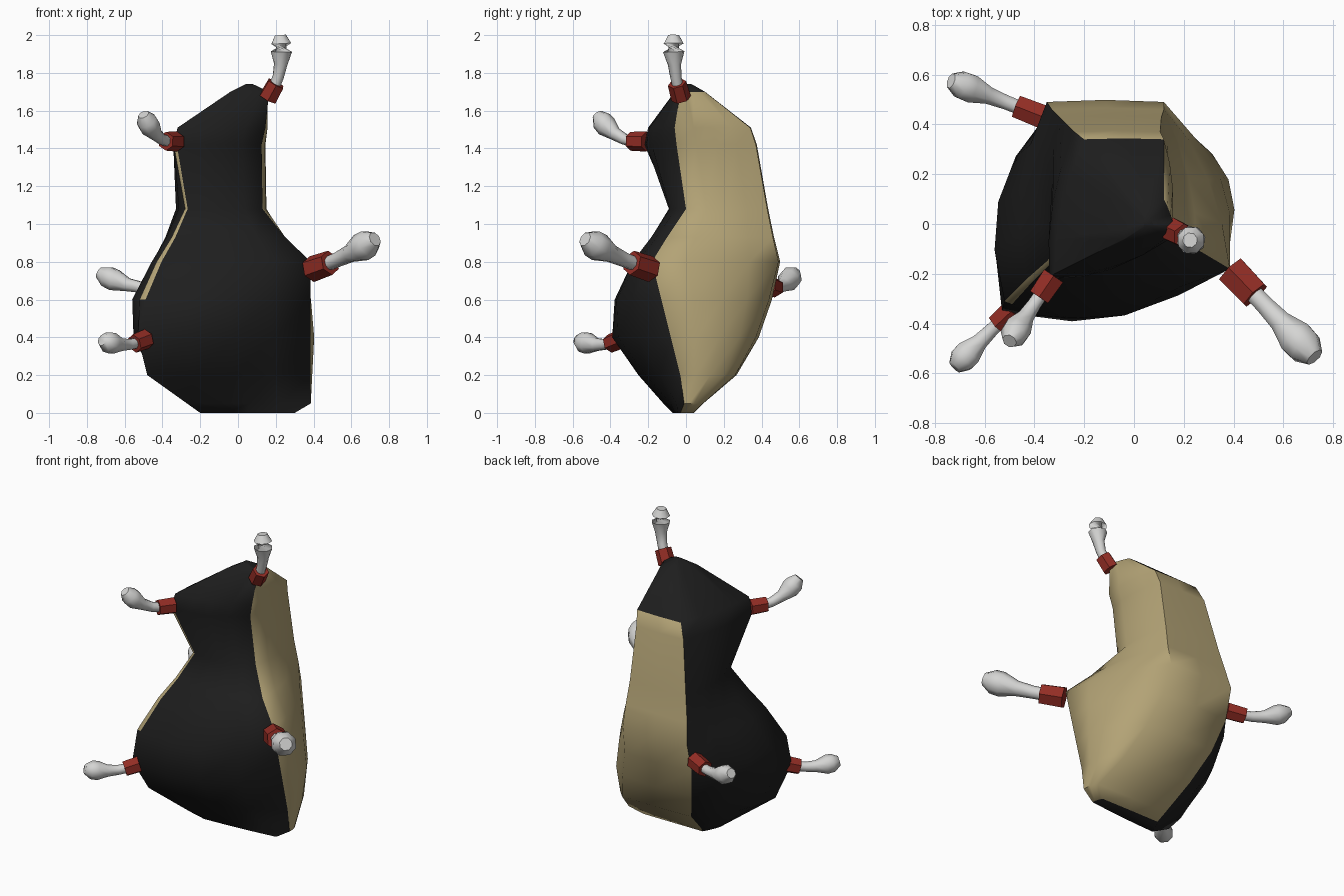
import bpy, bmesh, math
from mathutils import Vector

if "Cube" in bpy.data.objects:
    bpy.data.objects.remove(bpy.data.objects["Cube"])


def material(name, rgb):
    m = bpy.data.materials.new(name)
    m.diffuse_color = (*rgb, 1)
    m.use_nodes = True
    m.node_tree.nodes["Principled BSDF"].inputs["Base Color"].default_value = m.diffuse_color
    return m


BLACK = material("black", (0.013, 0.013, 0.013))
TAN = material("tan", (0.45, 0.365, 0.18))
RED = material("dark red", (0.29, 0.026, 0.018))
GREY = material("light grey", (0.66, 0.66, 0.65))


def loft(name, rings, mats, rule=None, angle=50):
    """Skin a stack of equal closed rings; rule(row, column) picks the material."""
    bm = bmesh.new()
    rows = [[bm.verts.new(p) for p in r] for r in rings]
    n = len(rows[0])
    for i in range(len(rows) - 1):
        for j in range(n):
            k = (j + 1) % n
            f = bm.faces.new((rows[i][j], rows[i][k], rows[i + 1][k], rows[i + 1][j]))
            f.material_index = rule(i, j) if rule else 0
    bm.faces.new(rows[0][::-1])
    bm.faces.new(rows[-1])
    me = bpy.data.meshes.new(name)
    bm.to_mesh(me)
    bm.free()
    for m in mats:
        me.materials.append(m)
    ob = bpy.data.objects.new(name, me)
    bpy.context.collection.objects.link(ob)
    bpy.ops.object.select_all(action='DESELECT')
    ob.select_set(True)
    bpy.context.view_layer.objects.active = ob
    bpy.ops.object.shade_smooth_by_angle(angle=math.radians(angle))


def tube(name, pts, radii, mat, sides, angle):
    """Tube of varying radius along a path."""
    rings = []
    for i, (p, r) in enumerate(zip(pts, radii)):
        d = pts[min(i + 1, len(pts) - 1)] - pts[max(i - 1, 0)]
        q = d.to_track_quat('Z', 'Y')
        rings.append([p + q @ Vector((r * math.cos(a), r * math.sin(a), 0))
                      for a in (2 * math.pi * (j + 0.5) / sides for j in range(sides))])
    loft(name, rings, [mat], angle=angle)


# Body sections: z, front-left corner x y, front-right corner x y, back-left x, back y
SECTIONS = [
    (0, -.2, -.07, .3, -.03, -.15, .04),
    (.05, -.27, -.12, .385, -.01, -.17, .09),
    (.2, -.48, -.25, .385, -.03, -.22, .26),
    (.4, -.53, -.35, .385, -.08, -.3, .37),
    (.6, -.52, -.31, .385, -.13, -.35, .44),
    (.8, -.43, -.22, .385, -.18, -.35, .49),
    (.93, -.35, -.15, .25, -.1, -.33, .46),
    (1.08, -.28, -.07, .13, 0, -.3, .43),
    (1.42, -.34, -.22, .125, -.05, -.24, .37),
    (1.51, -.32, -.2, .145, -.06, -.2, .34),
    (1.7, -.04, -.06, .165, -.03, 0, .1),
    (1.74, .04, -.01, .08, -.01, .04, .03),
]
# Each side: bulge factor and column positions (first front column is a thin seam)
SIDES = [(1, (0, .03, .27, .5, .75)), (.6, (0, .25, .5, .75)),
         (.1, (0, .5)), (.75, (0, .25, .5, .75))]


def body_ring(z, flx, fly, frx, fry, blx, by):
    brx = min(.12 + .26 * max(0, 1 - z / .7) ** 1.3, frx - .02)
    bulge = .05 + .115 * math.exp(-((z - .5) / .27) ** 2)
    bulge *= min(1, .1 + z / .25, (1.75 - z) / .3)
    corners = [Vector((x, y, z)) for x, y in ((flx, fly), (frx, fry), (brx, by), (blx, by))]
    ring = []
    for s, (factor, steps) in enumerate(SIDES):
        p, q = corners[s], corners[(s + 1) % 4]
        d = (q - p).normalized()
        out = Vector((d.y, -d.x, 0))
        ring += [p.lerp(q, t) + out * (4 * t * (1 - t) * bulge * factor) for t in steps]
    return ring


def body_colour(i, j):
    mid = (SECTIONS[i][0] + SECTIONS[i + 1][0]) / 2
    if j == 0:                      # seam at the front left edge
        return int(.65 < mid < 1.4)
    if 5 <= j < 9:                  # right side
        return int(mid < 1.7)
    if 9 <= j < 11:                 # back, below the black cap
        return int(mid < 1.5)
    return 0


loft("body", [body_ring(*s) for s in SECTIONS], [BLACK, TAN], body_colour, 55)

# Limbs: root, bend, tip, size; a red cuff and a club-ended bone along one curve
LIMBS = {
    "top_right": ((.145, -.02, 1.65), (.25, -.07, 1.77), (.225, -.065, 2), 1),
    "top_left": ((-.31, -.19, 1.44), (-.42, -.35, 1.4), (-.5, -.47, 1.58), 1),
    "right": ((.37, -.165, .755), (.54, -.34, .8), (.725, -.535, .92), 1.32),
    "lower_left": ((-.47, -.33, .4), (-.58, -.43, .33), (-.72, -.575, .385), 1),
    "back_left": ((-.34, .42, .685), (-.53, .495, .62), (-.735, .575, .745), 1.04),
}
STEPS = (.25, .45, .63, .8, .9, 1)
RADII = (.029, .03, .036, .058, .056, .03)
for name, (*points, size) in LIMBS.items():
    a, m, b = map(Vector, points)

    def curve(t):
        return a.lerp(m, t).lerp(m.lerp(b, t), t)

    tube(name + "_cuff", [curve(.06), curve(.34)], [.053 * size, .05 * size], RED, 6, 30)
    tube(name + "_bone", [curve(t) for t in STEPS], [r * size for r in RADII], GREY, 8, 60)
